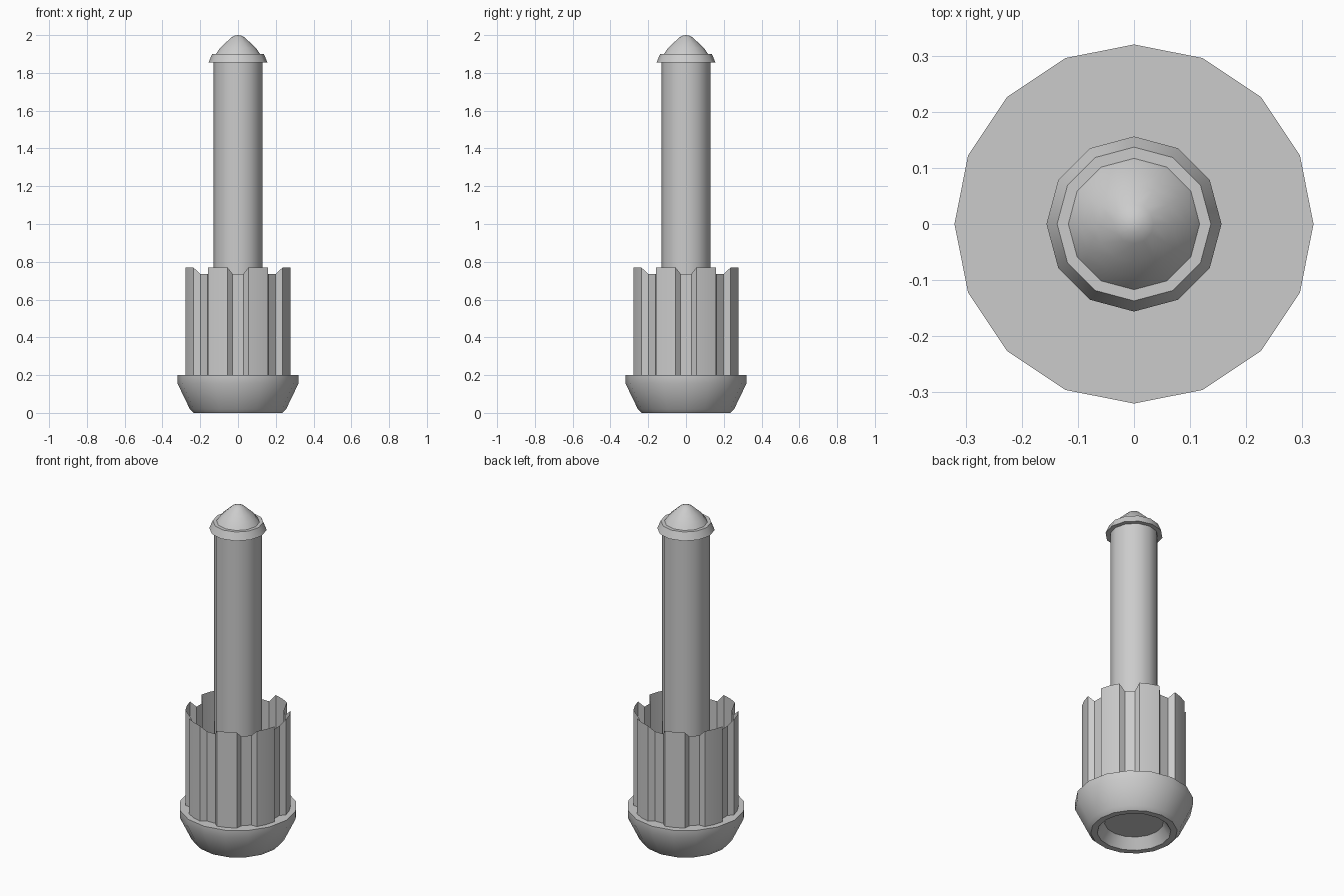
import bpy, bmesh, math

if "Cube" in bpy.data.objects:
    bpy.data.objects.remove(bpy.data.objects["Cube"])


def finish(name, bm, angle=40):
    mesh = bpy.data.meshes.new(name)
    bm.to_mesh(mesh)
    bm.free()
    ob = bpy.data.objects.new(name, mesh)
    bpy.context.collection.objects.link(ob)
    bpy.ops.object.select_all(action='DESELECT')
    ob.select_set(True)
    bpy.context.view_layer.objects.active = ob
    bpy.ops.object.shade_smooth_by_angle(angle=math.radians(angle))
    return ob


def lathe(name, profile, sides):
    """Revolve (radius, z) points, listed bottom to top along the outside."""
    bm = bmesh.new()
    rings = []
    for r, z in profile:
        n = 1 if r == 0 else sides
        rings.append([bm.verts.new((r * math.cos(2 * math.pi * i / sides),
                                    r * math.sin(2 * math.pi * i / sides), z))
                      for i in range(n)])
    for a, b in zip(rings, rings[1:]):
        for i in range(sides):
            j = (i + 1) % sides
            quad = [a[i % len(a)], a[j % len(a)], b[j % len(b)], b[i % len(b)]]
            bm.faces.new(list(dict.fromkeys(quad)))
    return finish(name, bm)


# Round foot with a tapered recess underneath
lathe("base", [(0, 0.06), (0.16, 0.06), (0.20, 0), (0.235, 0), (0.255, 0.02),
               (0.32, 0.155), (0.32, 0.2), (0, 0.2)], 16)

# Long shaft
lathe("shaft", [(0.13, 0.2), (0.13, 1.87)], 12)

# Flared collar at the tip
lathe("collar", [(0.125, 1.855), (0.156, 1.855), (0.137, 1.9), (0.11, 1.9)], 12)

# Rounded tip
lathe("tip", [(0.117, 1.9), (0.095, 1.932), (0.068, 1.957), (0.035, 1.988),
              (0.015, 1.998), (0, 2.0)], 12)

# Thin fluted sleeve: eight ribs, grooves dipping at the rim
bm = bmesh.new()
section = [(-0.028, 0.2545, 0.735), (0.028, 0.2545, 0.735), (0.055, 0.279, 0.77),
           (0.284 * math.sin(math.pi / 8), 0.284 * math.cos(math.pi / 8), 0.77),
           (0.1584, 0.2362, 0.77)]
low, high = [], []
for k in range(8):
    a = -k * math.pi / 4
    c, s = math.cos(a), math.sin(a)
    for x, y, z in section:
        px, py = x * c - y * s, x * s + y * c
        low.append(bm.verts.new((px, py, 0.2)))
        high.append(bm.verts.new((px, py, z)))
n = len(low)
for i in range(n):
    j = (i + 1) % n
    bm.faces.new((low[j], low[i], high[i], high[j]))
finish("fluted_sleeve", bm, 30)
